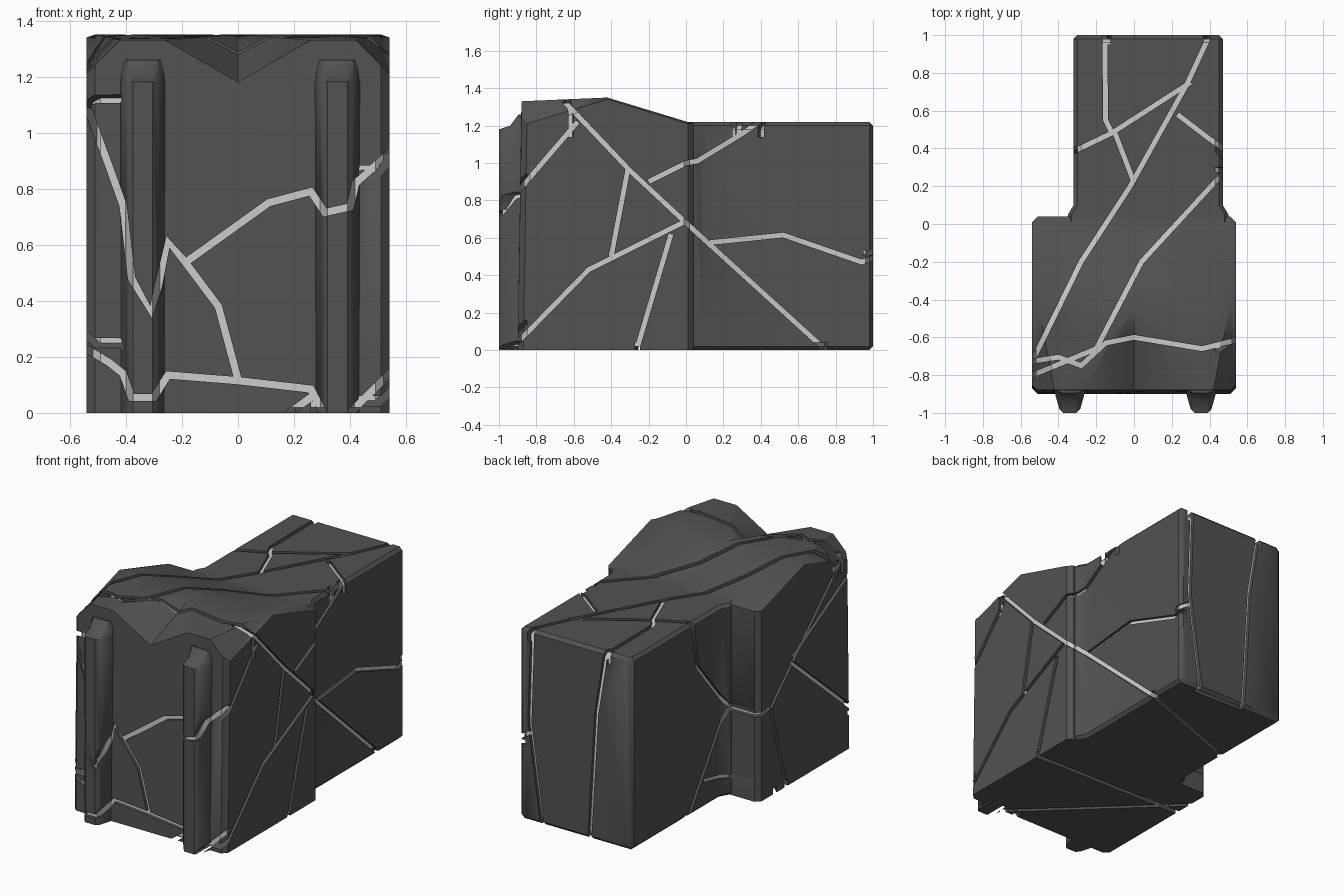
import bpy, bmesh, math
from mathutils import Vector

if "Cube" in bpy.data.objects:
    bpy.data.objects.remove(bpy.data.objects["Cube"])


def loft(name, rings):
    """Closed solid through matching rings of points."""
    bm = bmesh.new()
    vs = [[bm.verts.new(p) for p in r] for r in rings]
    n = len(rings[0])
    for a, b in zip(vs, vs[1:]):
        for i in range(n):
            j = (i + 1) % n
            bm.faces.new((a[i], a[j], b[j], b[i]))
    bm.faces.new(vs[0])
    bm.faces.new(vs[-1])
    bmesh.ops.triangulate(bm, faces=bm.faces[:])
    bmesh.ops.recalc_face_normals(bm, faces=bm.faces[:])
    me = bpy.data.meshes.new(name)
    bm.to_mesh(me)
    bm.free()
    ob = bpy.data.objects.new(name, me)
    bpy.context.collection.objects.link(ob)
    return ob


def boolean(ob, tool, op):
    m = ob.modifiers.new(op, 'BOOLEAN')
    m.operation = op
    m.solver = 'EXACT'
    m.object = tool
    bpy.context.view_layer.objects.active = ob
    bpy.ops.object.modifier_apply(modifier=m.name)
    bpy.data.objects.remove(tool)


def body(name, d):
    """Whole solid, shrunk inward by d."""
    # front block: lobed roof edge, dipped in the middle
    def section(x, zf, e=0.0, zr=1.35):
        return [(x, -.9 + d + e, d), (x, .04 - d - e, d), (x, .04 - d - e, 1.21 - d),
                (x, -.42, zr - d), (x, -.88 + d + e, zf - d)]
    half = [(0, 1.18), (.26, 1.33), (.42, 1.33), (.51 - d, 1.24)]
    rings = [section(.54 - d, 1.21, .03, 1.34)] + [section(x, z) for x, z in reversed(half)]
    rings += [section(-x, z) for x, z in half[1:]] + [section(-.54 + d, 1.21, .03, 1.34)]
    ob = loft(name, rings)

    # rear block with chamfered edges, flared where it meets the front block
    def rect(y, grow):
        x0, x1, z0, z1, c = -.32 + d - grow, .47 - d + grow, d, 1.22 - d, .02
        if grow < 0:
            z0, z1 = z0 - grow, z1 + grow
        return [(x, y, z) for x, z in [(x0 + c, z0), (x1 - c, z0), (x1, z0 + c), (x1, z1 - c),
                                       (x1 - c, z1), (x0 + c, z1), (x0, z1 - c), (x0, z0 + c)]]
    boolean(ob, loft("rear_block", [rect(-.1, .03), rect(.05, .03), rect(.1, 0),
                                    rect(.98 - d, 0), rect(1 - d, -.02)]), 'UNION')

    # two pilasters on the front
    for c in (-.34, .355):
        plan = [(-.085 + d, -.85), (-.075 + d, -.91), (-.055 + d, -.98 + d), (-.035, -1 + d),
                (.035, -1 + d), (.055 - d, -.98 + d), (.075 - d, -.91), (.085 - d, -.85)]
        levels = [(d, 1), (1.18 - d, 1), (1.2 - d, .6), (1.26 - d, .3)]
        boolean(ob, loft("pilaster", [[(c + x, -.85 + (y + .85) * s, z) for x, y in plan]
                                      for z, s in levels]), 'UNION')
    return ob


def crack(ob, pts, axis, lo, hi, w=.026):
    """Cut a mitred groove along a 2D path, projected along one axis."""
    p = [Vector(q) for q in pts]
    rings = []
    for i, q in enumerate(p):
        dirs = []
        if i:
            dirs.append((q - p[i - 1]).normalized())
        if i < len(p) - 1:
            dirs.append((p[i + 1] - q).normalized())
        t = sum(dirs, Vector((0, 0))).normalized()
        k = min(1.6, 1 / max(.3, t.dot(dirs[0])))
        n = Vector((-t.y, t.x)) * (w / 2 * k)
        ring = []
        for s, h in ((1, lo), (-1, lo), (-1, hi), (1, hi)):
            co = list(q + s * n)
            co.insert(axis, h)
            ring.append(tuple(co))
        rings.append(ring)
    boolean(ob, loft("crack_cutter", rings), 'DIFFERENCE')


# light core showing through the cracks, dark shell outside
core = body("inner_core", .02)
shell = body("cracked_shell", 0)

front = [
    [(-.56, 1.15), (-.46, .88), (-.41, .74), (-.38, .48), (-.31, .36), (-.285, .45),
     (-.25, .61), (-.19, .54), (-.07, .38), (0, .12)],
    [(-.19, .535), (.11, .75), (.26, .79), (.31, .715), (.4, .735), (.42, .82), (.56, .945)],
    [(-.56, .24), (-.46, .18), (-.41, .14), (-.38, .055), (-.3, .055), (-.25, .135),
     (0, .115), (.26, .085), (.31, -.01)],
    [(.17, -.01), (.28, .07)],
    [(.4, .0), (.56, .16)],
]
right = [
    [(-.68, 1.36), (-.3, .96), (0, .68), (.78, -.03)],
    [(-.96, -.02), (-.52, .43), (0, .69)],
    [(-.31, .97), (-.4, .5)],
    [(-.08, .62), (-.27, -.02)],
    [(-1, .73), (-.58, 1.22)],
    [(-.2, .9), (0, 1.0), (.06, 1.01), (.29, 1.15), (.42, 1.24)],
    [(.28, 1.14), (.29, 1.24)],
    [(.13, .575), (.52, .615), (.94, .47), (1.02, .5)],
]
top = [
    [(.41, 1.02), (.28, .74), (-.02, .2), (-.28, -.2), (-.55, -.75)],
    [(-.155, 1.02), (-.15, .55), (-.12, .49)],
    [(-.35, .37), (-.12, .48), (.3, .75)],
    [(-.1, .48), (0, .22)],
    [(.23, .58), (.4, .45), (.5, .38)],
    [(.5, .3), (.04, -.2), (-.2, -.66)],
    [(-.56, -.73), (-.4, -.705), (-.28, -.75), (-.15, -.63), (0, -.6), (.36, -.66), (.56, -.61)],
    [(-.56, -.81), (-.2, -.66)],
]
left = [
    [(.45, -.02), (.06, .55), (-.08, .56), (-.3, .77), (-.82, 1.26)],
    [(.4, 1.24), (.34, .92), (.05, .57)],
    [(.28, .17), (.04, .12)],
    [(-.3, .76), (-.93, .22)],
    [(-.08, .55), (-.24, -.02)],
    [(-.3, .8), (-.9, 1.13)],
]
back = [
    [(.38, 1.24), (.4, .63), (.31, -.02)],
    [(.5, .5), (.4, .56)],
    [(-.14, 1.24), (-.07, .81), (-.02, -.02)],
]
bottom = [
    [(.5, .75), (-.35, .44)],
    [(.56, -.26), (-.56, -.24)],
    [(.3, -.92), (-.56, -.1)],
    [(.33, .96), (-.02, .97)],
]
for paths, axis, lo, hi in ((front, 1, -1.1, -.85), (right, 0, .43, .6), (top, 2, 1.14, 1.5),
                            (left, 0, -.6, -.28), (back, 1, .95, 1.1), (bottom, 2, -.1, .04)):
    for path in paths:
        crack(shell, path, axis, lo, hi)

# dark stone for the shell
dark = bpy.data.materials.new("dark_stone")
dark.diffuse_color = (.085, .085, .085, 1)
dark.use_nodes = True
dark.node_tree.nodes["Principled BSDF"].inputs["Base Color"].default_value = dark.diffuse_color
shell.data.materials.clear()
shell.data.materials.append(dark)

for ob in (core, shell):
    bpy.ops.object.select_all(action='DESELECT')
    ob.select_set(True)
    bpy.context.view_layer.objects.active = ob
    bpy.ops.object.shade_smooth_by_angle(angle=math.radians(40))
